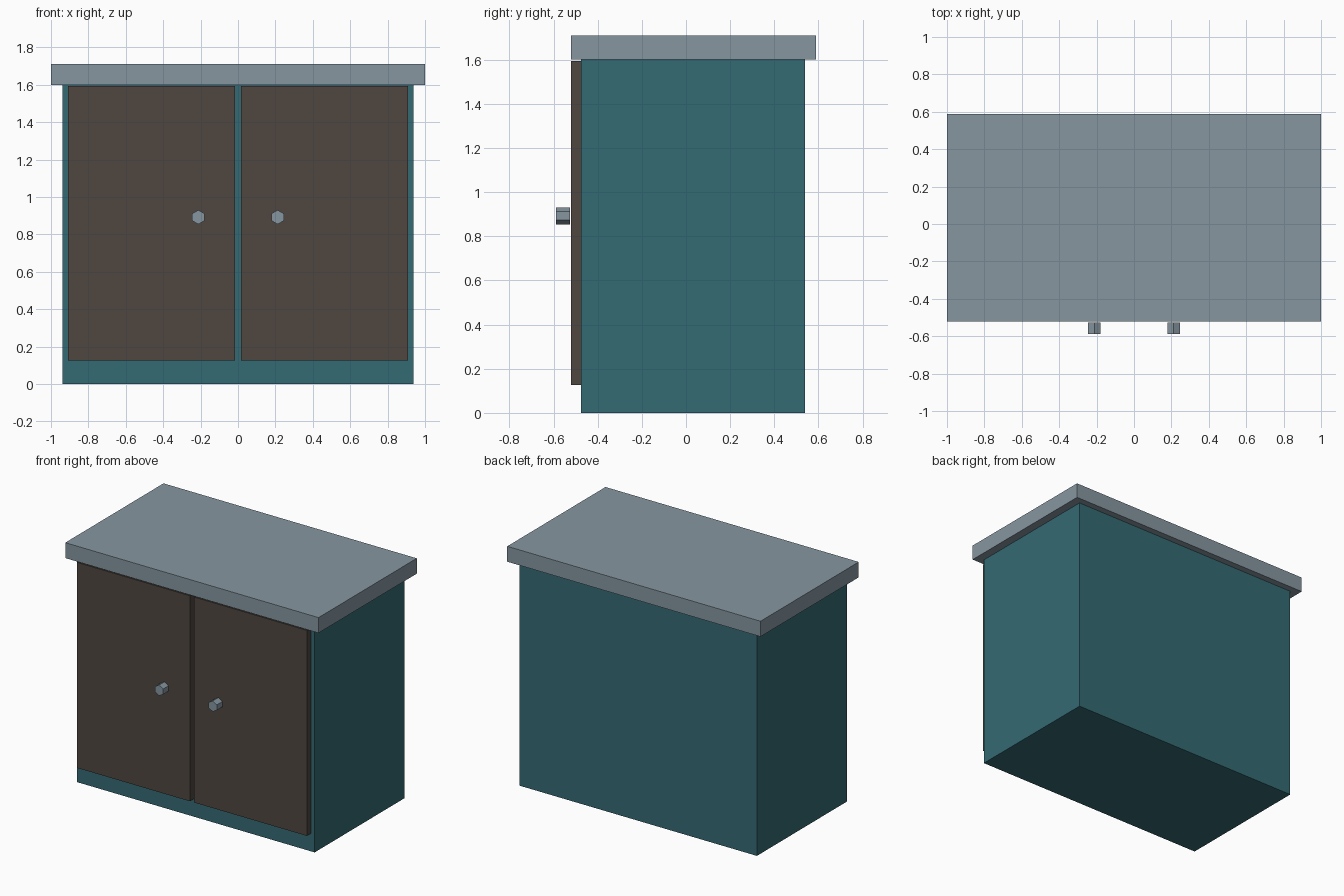
import bpy, math

if "Cube" in bpy.data.objects:
    bpy.data.objects.remove(bpy.data.objects["Cube"])

def material(name, rgb):
    # sRGB 0-255 to linear
    lin = [((c / 255 + 0.055) / 1.055) ** 2.4 for c in rgb]
    m = bpy.data.materials.new(name)
    m.diffuse_color = (*lin, 1)
    m.use_nodes = True
    m.node_tree.nodes["Principled BSDF"].inputs["Base Color"].default_value = m.diffuse_color
    return m

teal = material("teal", (52, 106, 115))
brown = material("dark brown", (78, 70, 64))
grey = material("blue grey", (134, 150, 160))

def box(name, lo, hi, mat):
    bpy.ops.mesh.primitive_cube_add(size=1, location=[(a + b) / 2 for a, b in zip(lo, hi)])
    o = bpy.context.object
    o.name = name
    o.scale = [b - a for a, b in zip(lo, hi)]
    bpy.ops.object.transform_apply(location=False, rotation=False, scale=True)
    o.data.materials.append(mat)

# Cabinet body and overhanging top
box("cabinet_body", (-0.938, -0.475, 0), (0.938, 0.54, 1.6), teal)
box("countertop", (-1, -0.52, 1.6), (1, 0.588, 1.71), grey)

for side, s in (("left", -1), ("right", 1)):
    # Door panel
    x0, x1 = sorted((s * 0.016, s * 0.908))
    box(side + "_door", (x0, -0.52, 0.127), (x1, -0.475, 1.594), brown)
    # Hexagonal knob, point upwards
    bpy.ops.mesh.primitive_cylinder_add(vertices=6, radius=0.038, depth=0.062,
        location=(s * 0.212, -0.557, 0.892), rotation=(math.pi / 2, 0, 0))
    bpy.context.object.name = side + "_knob"
    bpy.context.object.data.materials.append(grey)
